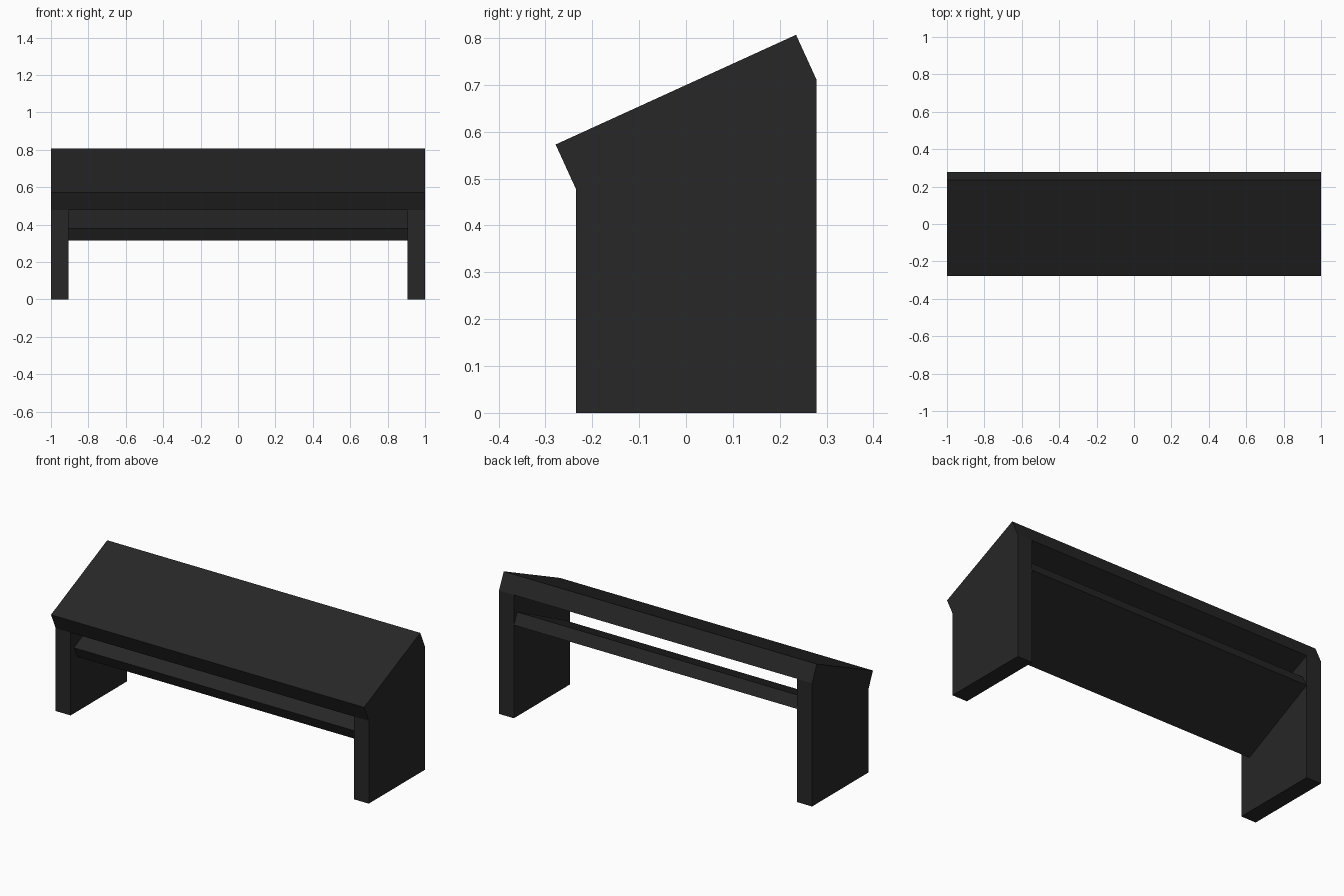
import bpy
import bmesh
from mathutils import Vector

cube = bpy.data.objects.get("Cube")
if cube:
    bpy.data.objects.remove(cube, do_unlink=True)

black = bpy.data.materials.new("matte_black")
black.use_nodes = True
colour = (0.02, 0.02, 0.02, 1)
black.diffuse_color = colour
black.node_tree.nodes["Principled BSDF"].inputs["Base Color"].default_value = colour


def extrude_profile(name, profile, x0, x1):
    """Extrude a closed (y, z) side profile along x."""
    bm = bmesh.new()
    face = bm.faces.new([bm.verts.new((x0, y, z)) for y, z in profile])
    grown = bmesh.ops.extrude_face_region(bm, geom=[face])["geom"]
    verts = [g for g in grown if isinstance(g, bmesh.types.BMVert)]
    bmesh.ops.translate(bm, verts=verts, vec=(x1 - x0, 0, 0))
    bmesh.ops.recalc_face_normals(bm, faces=bm.faces)
    mesh = bpy.data.meshes.new(name)
    bm.to_mesh(mesh)
    bm.free()
    mesh.materials.append(black)
    obj = bpy.data.objects.new(name, mesh)
    bpy.context.collection.objects.link(obj)
    return obj


def tilted_board(name, front, back, thickness, half_width):
    """Board whose underside runs from front to back, given as (y, z)."""
    a, b = Vector(front), Vector(back)
    along = (b - a).normalized()
    up = Vector((-along.y, along.x)) * thickness
    return extrude_profile(name, [a, b, b + up, a + up], -half_width, half_width)


front_y, back_y = -0.235, 0.278
slope_front, slope_back = (front_y, 0.478), (back_y, 0.712)
inner_x = 0.905

# Sloping desk top
tilted_board("desk_top", slope_front, slope_back, 0.104, 1.0)

# Side panels, cut to the slope of the top
side = [(front_y, 0), (back_y, 0), slope_back, slope_front]
extrude_profile("left_side_panel", side, inner_x, 1.0)
extrude_profile("right_side_panel", side, -1.0, -inner_x)

# Tilted shelf between the side panels
tilted_board("shelf", (-0.172, 0.315), (back_y, 0.538), 0.071, inner_x)
